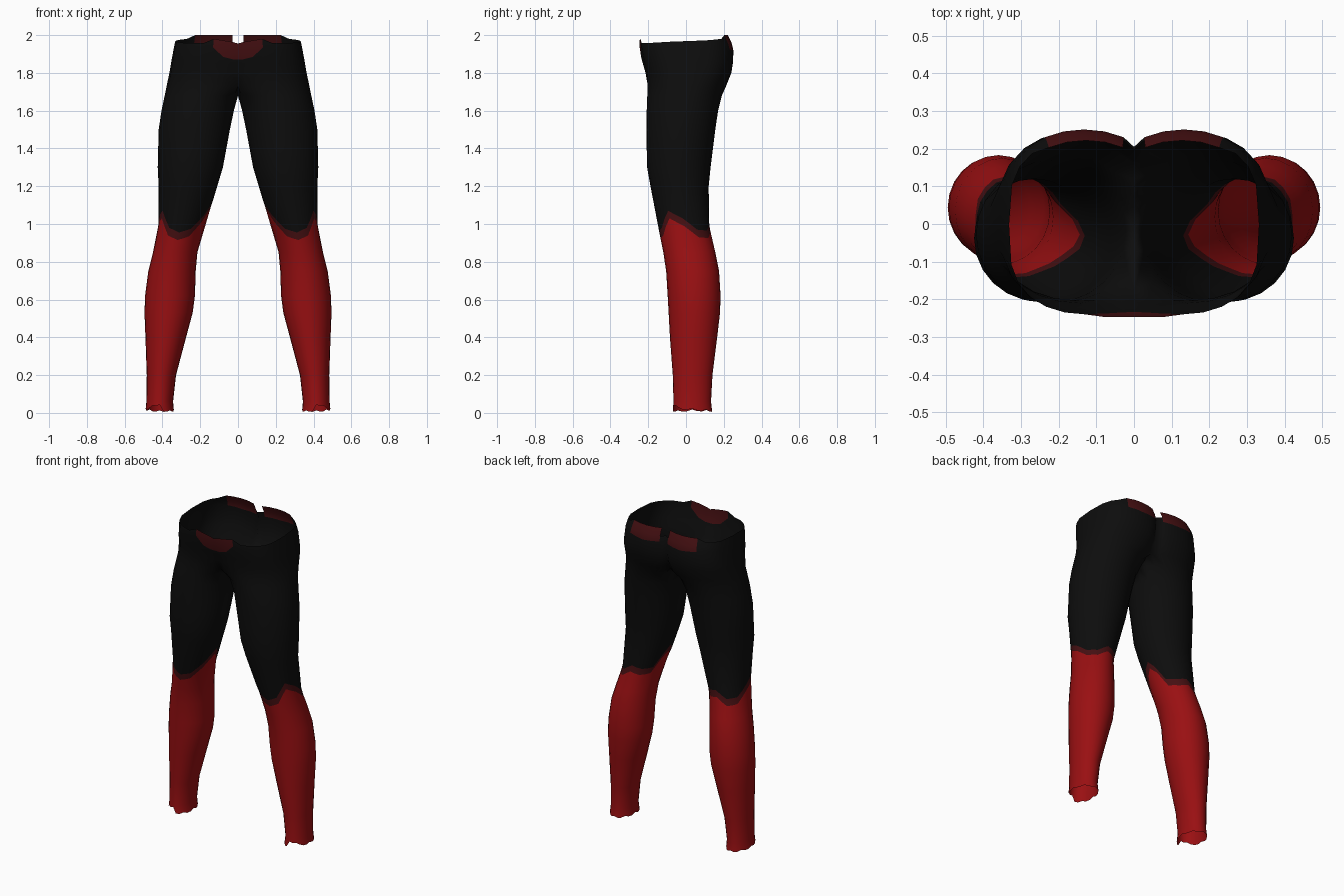
import bpy, bmesh, math

if "Cube" in bpy.data.objects:
    bpy.data.objects.remove(bpy.data.objects["Cube"])

N = 24  # points around each leg: 0 = outer side, 6 = back, 12 = inner side, 18 = front


def material(name, rgb):
    m = bpy.data.materials.new(name)
    m.diffuse_color = (*rgb, 1)
    m.use_nodes = True
    m.node_tree.nodes["Principled BSDF"].inputs["Base Color"].default_value = m.diffuse_color
    return m


MATS = [material("black_fabric", (0.004, 0.004, 0.004)),
        material("red_fabric", (0.32, 0.005, 0.006)),
        material("dark_red_trim", (0.06, 0.005, 0.006))]
BLACK, RED, TRIM = range(3)

# Leg profile: z, inner x, outer x, front y, back y, pelvis blend
PROFILE = [
    (0.00, 0.337, 0.492, -0.075, 0.140, 0),
    (0.05, 0.345, 0.485, -0.066, 0.132, 0),
    (0.20, 0.328, 0.483, -0.070, 0.140, 0),
    (0.40, 0.275, 0.490, -0.085, 0.165, 0),
    (0.53, 0.240, 0.495, -0.092, 0.180, 0),
    (0.62, 0.228, 0.492, -0.097, 0.183, 0),
    (0.75, 0.224, 0.475, -0.105, 0.175, 0),
    (0.85, 0.215, 0.450, -0.120, 0.155, 0),
    (0.95, 0.200, 0.425, -0.140, 0.130, 0),
    (1.10, 0.140, 0.415, -0.170, 0.110, 0),
    (1.30, 0.080, 0.425, -0.206, 0.130, 0),
    (1.50, 0.043, 0.420, -0.210, 0.155, 0),
    (1.60, 0.022, 0.405, -0.208, 0.170, 0),
    (1.68, -0.010, 0.388, -0.205, 0.190, 0.1),
    (1.73, -0.070, 0.378, -0.203, 0.212, 0.4),
    (1.80, -0.080, 0.363, -0.210, 0.240, 0.8),
    (1.88, -0.080, 0.350, -0.230, 0.253, 1),
    (1.94, -0.075, 0.338, -0.240, 0.250, 1),
    (2.00, -0.070, 0.325, -0.240, 0.222, 1),
]


def section(z):
    z = min(max(z, 0), 2)
    for p, q in zip(PROFILE, PROFILE[1:]):
        if z <= q[0]:
            f = (z - p[0]) / (q[0] - p[0])
            return [a + (b - a) * f for a, b in zip(p[1:], q[1:])]


def point(k, z):
    """Point k on the leg surface at height z, clamped to the centre plane."""
    xin, xout, yf, yb, b = section(z)
    c, s = math.cos(k * math.tau / N), math.sin(k * math.tau / N)
    s = math.copysign(abs(s) ** (1 - 0.4 * b), s)
    if k > N / 2 and c < -1e-6:          # full, rounded front of the pelvis
        s += (-1.03 - s) * b
    x = (xin + xout) / 2 + c * (xout - xin) / 2
    return max(x, 0), (yf + yb) / 2 + s * (yb - yf) / 2, z


def around(keys):
    """Heights for all points from a few keys, interpolated around the leg."""
    ks = sorted(keys)
    ks = [ks[-1] - N] + ks + [ks[0] + N]
    out = []
    for k in range(N):
        for a, b in zip(ks, ks[1:]):
            if a <= k < b:
                f = (k - a) / (b - a)
                out.append(keys[a % N] * (1 - f) + keys[b % N] * f)
                break
    return out


# Uneven edges: ankle hem, knee border, patch bottoms, waist rim
hem = [h + 0.008 * (k % 3 == 0) for k, h in enumerate(around(
    {0: 0.015, 6: 0.005, 12: 0.01, 15: 0.005, 17: 0.008, 18: 0.035, 20: 0.04, 21: 0.02}))]
knee = around({0: 1.03, 2: 0.97, 4: 0.965, 6: 1.01, 8: 0.995, 10: 1.0, 11: 1.09,
               12: 1.13, 13: 1.10, 14: 1.05, 16: 0.975, 18: 0.955, 20: 0.98, 22: 1.07})
patch = around({0: 1.92, 3: 1.93, 4: 1.925, 6: 1.915, 9: 1.925, 12: 1.9,
                15: 1.872, 16: 1.872, 17: 1.885, 18: 1.935, 19: 1.92})
rim = around({0: 1.968, 3: 1.98, 4: 2.0, 9: 2.0, 12: 1.96, 15: 1.955,
              18: 1.98, 19: 1.957, 22: 1.96})
mid = [min(1.955, r - 0.008) for r in rim]

# Bands from the ankle upward: (heights, colour of the band above)
rings = [(hem, RED), ([0.06] * N, RED)]
rings += [([z] * N, RED) for z in (0.2, 0.4, 0.53, 0.62, 0.75, 0.85)]
rings += [([h - 0.04 for h in knee], TRIM), (knee, BLACK)]
rings += [([z] * N, BLACK) for z in (1.2, 1.3, 1.4, 1.5, 1.6, 1.68, 1.73, 1.8, 1.85)]
rings += [(patch, TRIM), (mid, TRIM), (rim, BLACK)]

bm = bmesh.new()
rows = [[bm.verts.new(point(k, h[k])) for k in range(N)] for h, _ in rings]
last = len(rows) - 2
for r in range(len(rows) - 1):
    for k in range(N):
        n = (k + 1) % N
        quad = (rows[r][k], rows[r][n], rows[r + 1][n], rows[r + 1][k])
        if all(v.co.x < 1e-6 for v in quad):
            continue                      # open inside the pelvis
        if r == last and k in (8, 9):
            continue                      # notch at the back of the waist
        face = bm.faces.new(quad)
        face.smooth = True
        face.material_index = rings[r][1]
        if r >= last - 1 and not (4 <= k < 8 or 15 <= k < 18):
            face.material_index = BLACK   # waist between the patches

bmesh.ops.delete(bm, geom=[v for v in bm.verts if not v.link_faces], context='VERTS')
bmesh.ops.remove_doubles(bm, verts=bm.verts[:], dist=1e-5)

mesh = bpy.data.meshes.new("leggings")
bm.to_mesh(mesh)
bm.free()
for m in MATS:
    mesh.materials.append(m)
leggings = bpy.data.objects.new("leggings", mesh)
bpy.context.collection.objects.link(leggings)

# Second leg
mirror = leggings.modifiers.new("second_leg", 'MIRROR')
mirror.use_clip = True
mirror.merge_threshold = 0.0005
